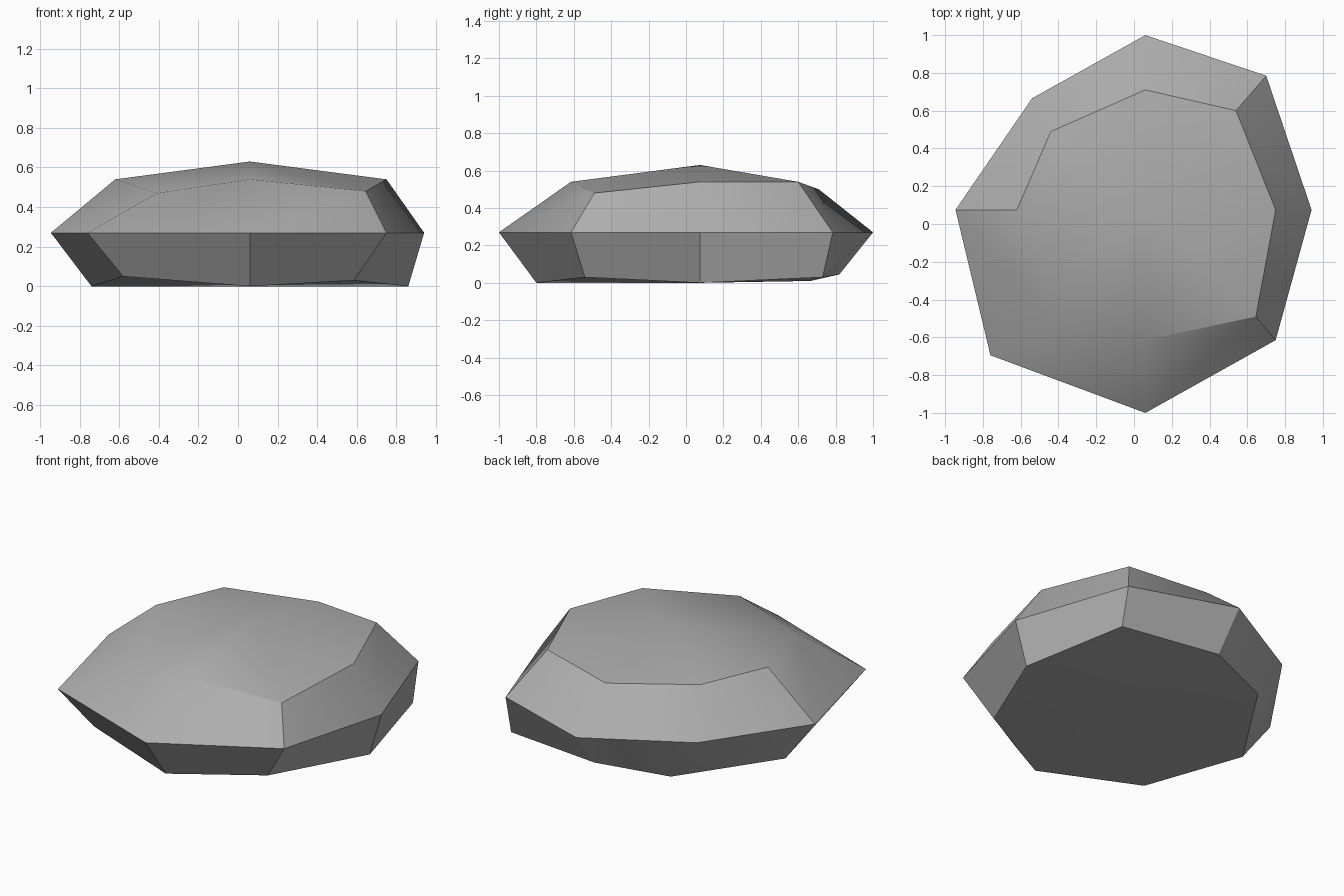
import bpy, bmesh, math

# Remove the default cube only
default_cube = bpy.data.objects.get("Cube")
if default_cube:
    bpy.data.objects.remove(default_cube, do_unlink=True)


def make_material(name, value):
    material = bpy.data.materials.new(name)
    colour = (value, value, value, 1)
    material.diffuse_color = colour
    material.use_nodes = True
    shader = next(n for n in material.node_tree.nodes if n.type == 'BSDF_PRINCIPLED')
    shader.inputs["Base Color"].default_value = colour
    return material


# Shared centre lines of the boulder
cx, cy, waist = .06, .075, .27

# Three octagonal rings, counter-clockwise from the front; middles alternate with corners
top_ring = [(cx, -.615, .54), (.645, -.49, .48), (.75, cy, .54), (.54, .6, .54),
            (cx, .71, .5), (-.44, .49, .54), (-.62, cy, .54), (-.41, -.52, .47)]
waist_ring = [(x, y, waist) for x, y in
              [(cx, -1), (.75, -.615), (.94, cy), (.7, .785),
               (cx, 1), (-.54, .665), (-.945, cy), (-.76, -.695)]]
base_ring = [(cx, -.8, 0), (.585, -.54, .03), (.86, cy, 0), (.7, .73, .03),
             (cx, .82, .045), (-.36, .665, .01), (-.74, cy, 0), (-.58, -.6, .05)]

bm = bmesh.new()
rings = [[bm.verts.new(p) for p in ring] for ring in (base_ring, waist_ring, top_ring)]
count = len(top_ring)

# Side quads between neighbouring rings
for lower, upper in zip(rings, rings[1:]):
    for i in range(count):
        j = (i + 1) % count
        bm.faces.new((lower[i], lower[j], upper[j], upper[i]))

# Underside and crown: four quads round a centre point
for ring, height in ((rings[0], 0), (rings[-1], .63)):
    centre = bm.verts.new((cx, cy, height))
    for i in range(0, count, 2):
        bm.faces.new((centre, ring[i], ring[i + 1], ring[(i + 2) % count]))

bmesh.ops.recalc_face_normals(bm, faces=bm.faces)
mesh = bpy.data.meshes.new("boulder")
bm.to_mesh(mesh)
bm.free()
mesh.materials.append(make_material("stone grey", .42))

# Softly shaded faces with sharp creases
boulder = bpy.data.objects.new("boulder", mesh)
bpy.context.collection.objects.link(boulder)
bpy.ops.object.select_all(action='DESELECT')
boulder.select_set(True)
bpy.context.view_layer.objects.active = boulder
bpy.ops.object.shade_smooth_by_angle(angle=math.radians(30))
